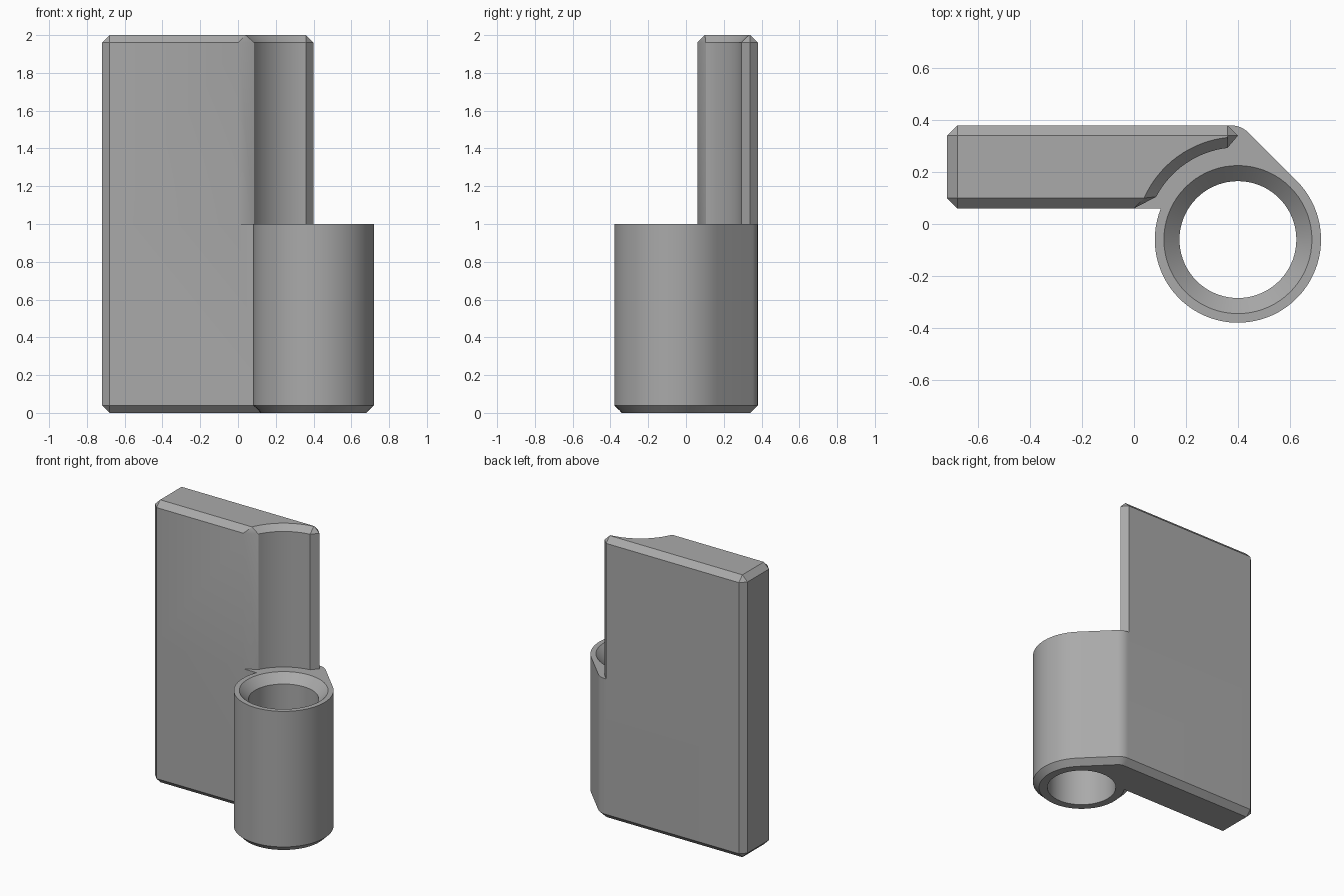
import bpy, bmesh
from math import sin, cos, atan2, radians, pi

cube = bpy.data.objects.get("Cube")
if cube:
    bpy.data.objects.remove(cube, do_unlink=True)

steel = bpy.data.materials.new("grey_steel")
steel.use_nodes = True
steel.diffuse_color = (0.4, 0.4, 0.4, 1)
steel.node_tree.nodes["Principled BSDF"].inputs["Base Color"].default_value = (0.4, 0.4, 0.4, 1)

C = 0.04                    # chamfer width
PIN = (0.4, -0.06)          # knuckle axis
LEFT, FRONT, BACK = -0.72, 0.06, 0.38


def arc(centre, r, start, end, n):
    """Points along an arc, angles in radians."""
    steps = [start + (end - start) * i / n for i in range(n + 1)]
    return [(centre[0] + r * cos(a), centre[1] + r * sin(a)) for a in steps]


def angle(x, y):
    return atan2(y - PIN[1], x - PIN[0])


def loft(name, rings):
    """Solid through stacked outlines, given as (z, points)."""
    bm = bmesh.new()
    loops = [[bm.verts.new((x, y, z)) for x, y in pts] for z, pts in rings]
    for low, high in zip(loops, loops[1:]):
        for i in range(len(low)):
            j = (i + 1) % len(low)
            bm.faces.new((low[i], low[j], high[j], high[i]))
    bm.faces.new(loops[0][::-1])
    bm.faces.new(loops[-1])
    bmesh.ops.remove_doubles(bm, verts=bm.verts, dist=0.0005)
    bmesh.ops.recalc_face_normals(bm, faces=bm.faces)
    mesh = bpy.data.meshes.new(name)
    bm.to_mesh(mesh)
    bm.free()
    mesh.materials.append(steel)
    obj = bpy.data.objects.new(name, mesh)
    bpy.context.collection.objects.link(obj)
    return obj


def combine(body, tool, operation):
    """Apply a boolean and discard the tool."""
    bpy.context.view_layer.objects.active = body
    mod = body.modifiers.new("boolean", "BOOLEAN")
    mod.operation, mod.solver, mod.object = operation, "EXACT", tool
    bpy.ops.object.modifier_apply(modifier=mod.name)
    bpy.data.objects.remove(tool, do_unlink=True)


# Chamfered free end of the plate, shared by both halves
end_full = [(LEFT, BACK - C), (LEFT, FRONT + C), (LEFT + C, FRONT)]
end_inset = [(LEFT + C, BACK - C), (LEFT + C, FRONT + C), (LEFT + C, FRONT + C)]

# Lower half: plate running into the knuckle, with a rounded back corner
R = 0.32
corner = (0.371, 0.28)


def lower_outline(inset):
    r, y = R - inset, FRONT + inset
    x = PIN[0] - (r * r - (y - PIN[1]) ** 2) ** 0.5
    pts = list(end_inset if inset else end_full)
    pts += arc(PIN, r, angle(x, y), 2 * pi + pi / 4, 56)
    pts += arc(corner, 0.1 - inset, pi / 4, pi / 2, 8)
    return pts + [(LEFT + C, BACK - inset)]


hinge = loft("hinge_leaf", [(0, lower_outline(C)), (C, lower_outline(0)), (1, lower_outline(0))])

# Upper half: plate with a hollow that clears the mating knuckle
full = end_full + [(0, FRONT)]
full += arc(PIN, 0.355, angle(0.085, 0.105), angle(0.36, 0.293), 16)
full += [(0.4, BACK - C), (0.36, BACK), (LEFT + C, BACK)]
inset = end_inset + [(0.04, FRONT + C)]
inset += arc(PIN, 0.395, angle(0.04, FRONT + C), angle(0.36, 0.335), 16)
inset += [(0.36, BACK - C), (0.36, BACK - C), (LEFT + C, BACK - C)]
upper = loft("upper_plate", [(1, full), (2 - C, full), (2, inset)])
combine(hinge, upper, "UNION")

# Pin bore with a countersunk mouth
bore = loft("bore_cutter", [(z, arc(PIN, r, 0, radians(360 - 5), 71))
                            for z, r in ((-0.1, 0.225), (0.94, 0.225), (1, 0.285), (1.1, 0.385))])
# Straight mouth above the rim keeps the upper plate untouched
for v in bore.data.vertices:
    if v.co.z > 1.05:
        v.co.x = PIN[0] + (v.co.x - PIN[0]) * 0.285 / 0.385
        v.co.y = PIN[1] + (v.co.y - PIN[1]) * 0.285 / 0.385
combine(hinge, bore, "DIFFERENCE")

bpy.ops.object.select_all(action="DESELECT")
hinge.select_set(True)
bpy.context.view_layer.objects.active = hinge
bpy.ops.object.shade_smooth_by_angle(angle=radians(30))
